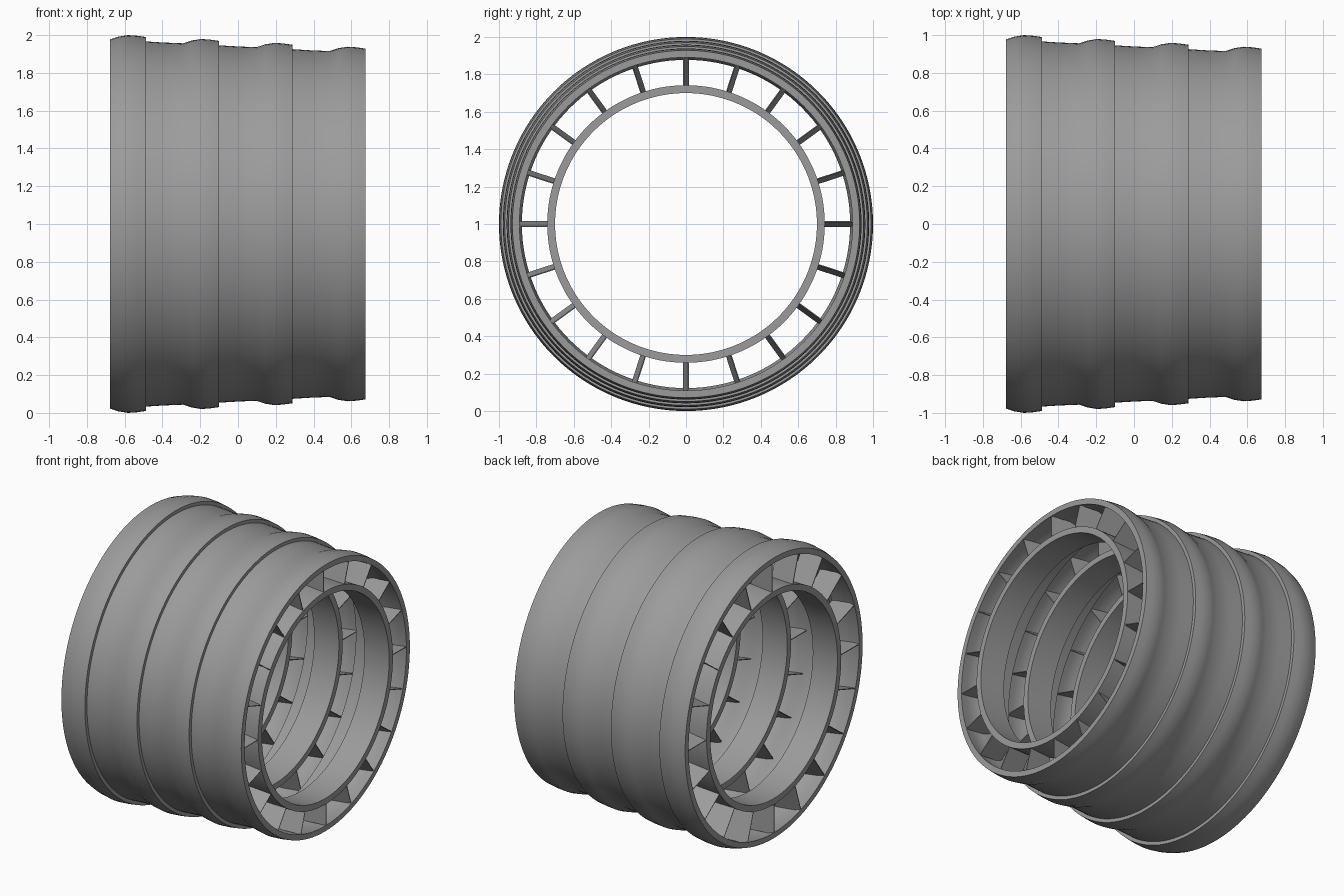
import bpy, bmesh, math
from mathutils import Matrix, Vector

if "Cube" in bpy.data.objects:
    bpy.data.objects.remove(bpy.data.objects["Cube"])

SEG = 128          # sides of the round parts
VANES = 20         # vanes per stage
WALL = 0.038       # casing wall thickness
PITCH = 0.3875     # stage length
HALF = 0.19        # length of the ring and vane section
RING_IN, RING_OUT = 0.70, 0.742
END = 0.675

metal = bpy.data.materials.new("grey_metal")
metal.diffuse_color = (0.33, 0.33, 0.33, 1)
metal.use_nodes = True
metal.node_tree.nodes["Principled BSDF"].inputs["Base Color"].default_value = metal.diffuse_color


def finish(bm, name, smooth=True):
    bmesh.ops.recalc_face_normals(bm, faces=bm.faces)
    mesh = bpy.data.meshes.new(name)
    bm.to_mesh(mesh)
    bm.free()
    mesh.materials.append(metal)
    ob = bpy.data.objects.new(name, mesh)
    bpy.context.collection.objects.link(ob)
    if smooth:
        bpy.ops.object.select_all(action='DESELECT')
        ob.select_set(True)
        bpy.context.view_layer.objects.active = ob
        bpy.ops.object.shade_smooth_by_angle(angle=math.radians(30))
    return ob


def revolve(name, profile):
    """Spin a closed (x, radius) outline about the x axis."""
    bm = bmesh.new()
    loops = []
    for i in range(SEG):
        a = 2 * math.pi * i / SEG
        loops.append([bm.verts.new((x, r * math.sin(a), 1 + r * math.cos(a)))
                      for x, r in profile])
    n = len(profile)
    for i in range(SEG):
        p, q = loops[i], loops[(i + 1) % SEG]
        for j in range(n):
            k = (j + 1) % n
            bm.faces.new((p[j], p[k], q[k], q[j]))
    return finish(bm, name)


def vanes(name, x0, x1, r0, r1):
    """Thin, slightly pitched plates between the inner ring and the casing."""
    bm = bmesh.new()
    length, height = x1 - x0, r1 - r0
    pitch = math.atan2(0.026, length)
    for i in range(VANES):
        m = (Matrix.Translation((0, 0, 1))
             @ Matrix.Rotation(2 * math.pi * i / VANES, 4, 'X')
             @ Matrix.Translation(((x0 + x1) / 2, 0, (r0 + r1) / 2))
             @ Matrix.Rotation(-pitch, 4, 'Z')
             @ Matrix.Diagonal(Vector((length, 0.005, height, 1))))
        bmesh.ops.create_cube(bm, size=1, matrix=m)
    return finish(bm, name, smooth=False)


for s in range(4):
    x1 = END - PITCH * (3 - s)          # rear end of the stage
    x0 = x1 - HALF                      # start of the ring section
    lip = 0.99 - 0.0205 * s             # casing radius at the rear end
    # Waisted casing; the first stage is only the flared half
    outer = [(x0, lip - 0.013), (x0 + 0.045, lip + 0.002),
             (x0 + 0.095, lip + 0.01), (x0 + 0.14, lip + 0.007), (x1, lip)]
    if s:
        outer = [(x1 - PITCH, lip - 0.003), (x0 - 0.1, lip - 0.009)] + outer
    inner = [(x, r - WALL) for x, r in reversed(outer)]
    revolve(f"casing_{s + 1}", outer + inner)
    # Inner ring
    revolve(f"inner_ring_{s + 1}", [(x0, RING_OUT), (x1, RING_OUT),
                                    (x1, RING_IN), (x0, RING_IN)])
    # Vanes
    vanes(f"vanes_{s + 1}", x0 + 0.004, x1 - 0.004, RING_OUT - 0.01, lip - WALL + 0.003)
